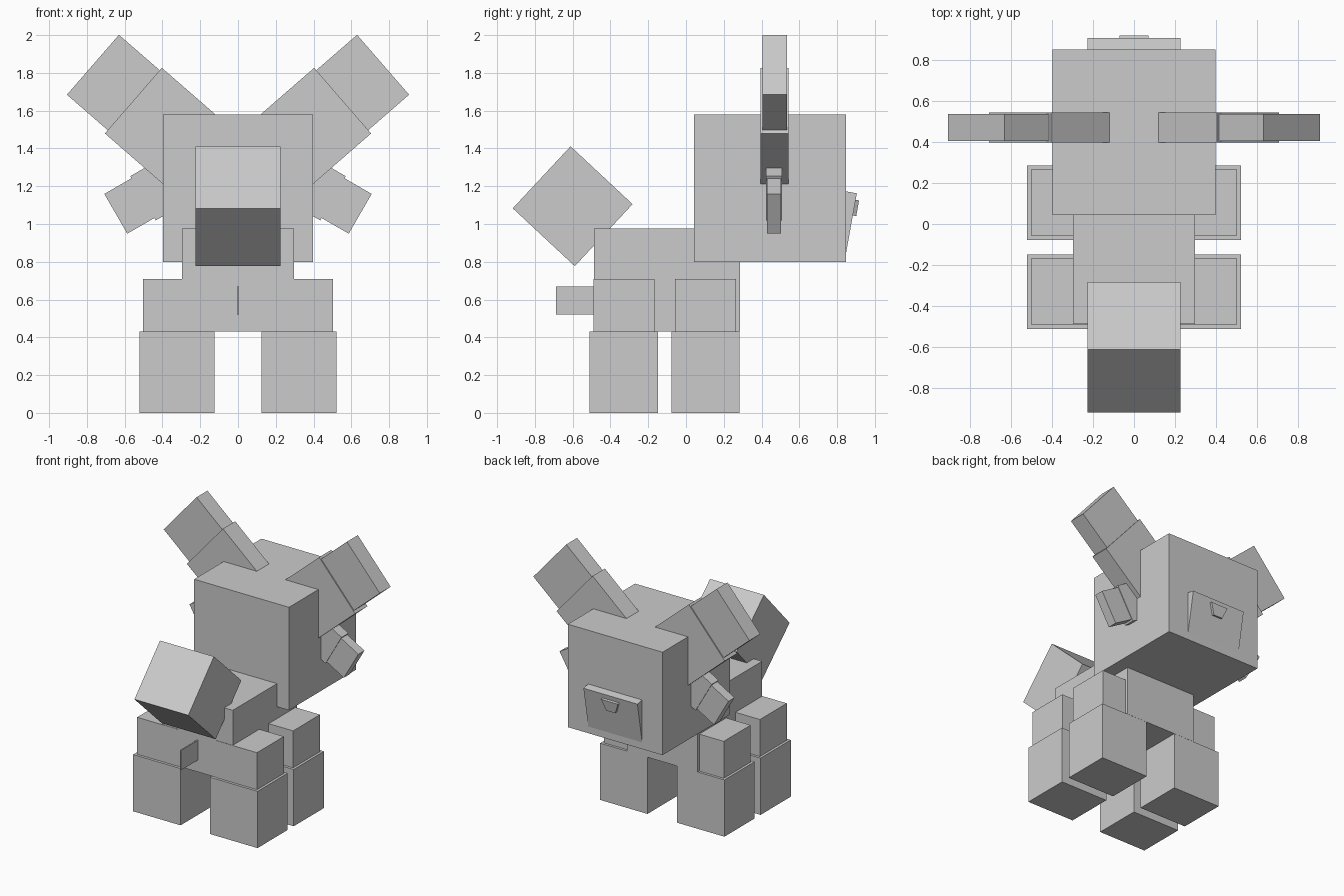
import bpy, bmesh
from math import radians, cos, sin
from mathutils import Matrix

cube = bpy.data.objects.get("Cube")
if cube:
    bpy.data.objects.remove(cube)

# One grey material for the whole figure
GREY = (0.6, 0.6, 0.6, 1)
grey = bpy.data.materials.new("plain_grey")
grey.use_nodes = True
grey.diffuse_color = GREY
grey.node_tree.nodes["Principled BSDF"].inputs["Base Color"].default_value = GREY


def box(name, size, centre, axis="X", angle=0, taper=1):
    """Box of a given size; taper narrows the lower end in x."""
    bm = bmesh.new()
    bmesh.ops.create_cube(bm, size=1)
    for v in bm.verts:
        if v.co.z < 0:
            v.co.x *= taper
    turn = Matrix.Rotation(radians(angle), 4, axis)
    bm.transform(Matrix.Translation(centre) @ turn @ Matrix.Diagonal((*size, 1)))
    mesh = bpy.data.meshes.new(name)
    bm.to_mesh(mesh)
    bm.free()
    mesh.materials.append(grey)
    obj = bpy.data.objects.new(name, mesh)
    bpy.context.collection.objects.link(obj)
    return obj


def span(name, x, y, z):
    """Upright box between low and high limits."""
    limits = (x, y, z)
    return box(name, [b - a for a, b in limits], [(a + b) / 2 for a, b in limits])


def limb(name, side, tip, angle, length, thick, width):
    """Sideways slab whose end face is centred on tip, slanting by angle."""
    a = radians(angle)
    x, y, z = tip
    centre = (side * (x - cos(a) * length / 2), y, z - sin(a) * length / 2)
    box(name, (length, thick, width), centre, "Y", -side * angle)


# Body, head and tail
span("body", (-0.297, 0.297), (-0.487, 0.285), (0.43, 0.975))
span("head", (-0.397, 0.397), (0.043, 0.848), (0.8, 1.58))
span("tail", (-0.005, 0.005), (-0.688, -0.48), (0.52, 0.67))
box("rump_block", (0.452, 0.449, 0.449), (0, -0.6, 1.094), "X", -43)

# Muzzle plate and nose, both leaning forward at the top
box("muzzle", (0.452, 0.1, 0.34), (0, 0.825, 1.004), "X", -10.3)
box("nose", (0.14, 0.04, 0.084), (0, 0.889, 1.087), "X", -10.3, taper=0.55)

# Antlers, ears and legs on both sides
for side, label in ((1, "left"), (-1, "right")):
    limb(f"{label}_antler_base", side, (0.554, 0.469, 1.653), 41, 0.55, 0.147, 0.46)
    limb(f"{label}_antler_tip", side, (0.768, 0.469, 1.843), 41, 0.3, 0.13, 0.42)
    limb(f"{label}_ear_base", side, (0.503, 0.466, 1.136), -30, 0.25, 0.083, 0.27)
    limb(f"{label}_ear_tip", side, (0.647, 0.466, 1.054), -30, 0.18, 0.073, 0.243)
    for end, back in (("front", -0.51), ("rear", -0.077)):
        x = sorted((side * 0.124, side * 0.521))
        span(f"{label}_{end}_foot", x, (back, back + 0.361), (0, 0.43))
        x = sorted((side * 0.16, side * 0.502))
        span(f"{label}_{end}_leg", x, (back + 0.02, back + 0.342), (0.43, 0.71))
